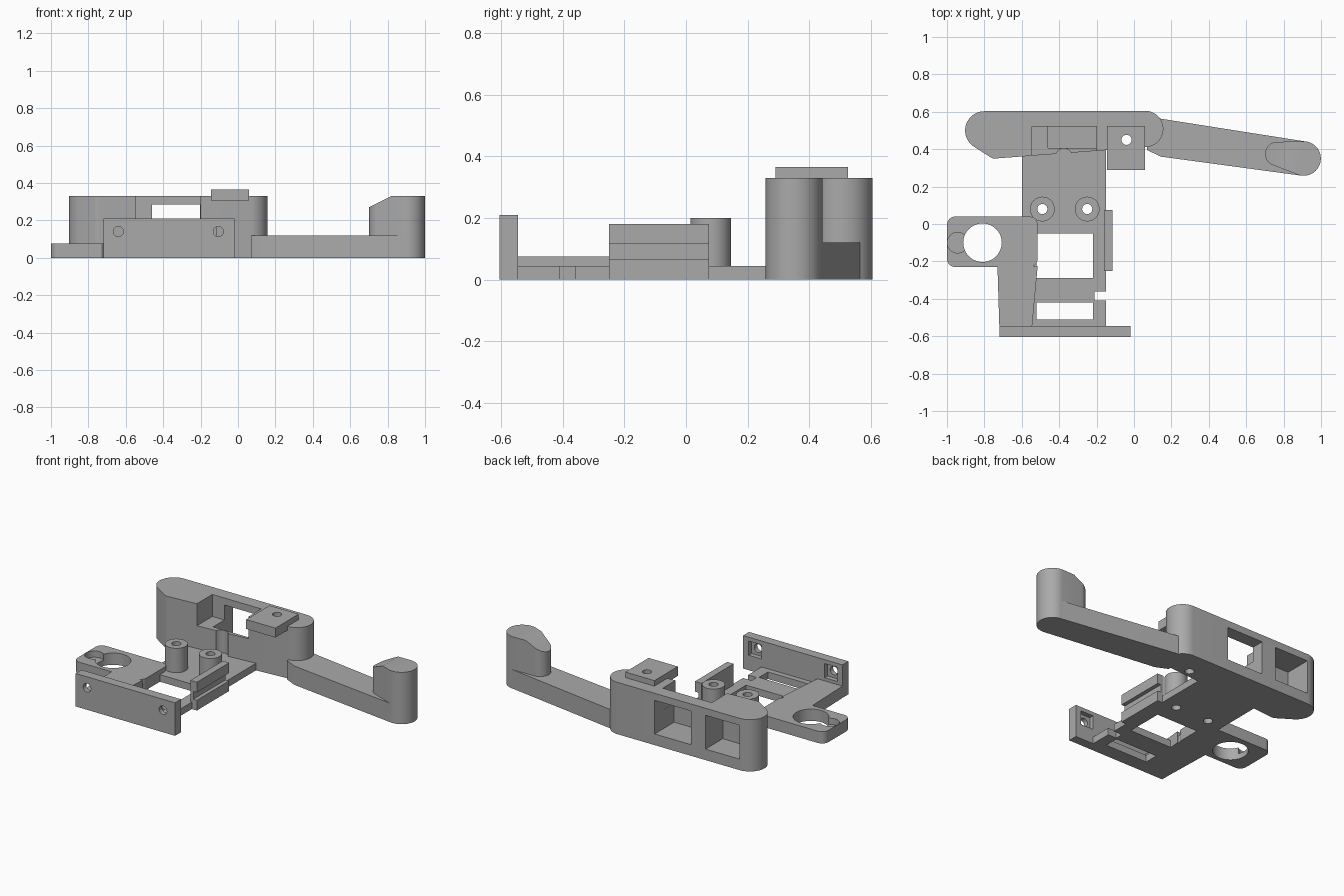
import bpy, bmesh, math
from mathutils import Vector
from mathutils.geometry import convex_hull_2d

cube = bpy.data.objects.get("Cube")
if cube:
    bpy.data.objects.remove(cube, do_unlink=True)

grey = bpy.data.materials.new("plain grey")
grey.use_nodes = True
grey.diffuse_color = (0.4, 0.4, 0.4, 1)
grey.node_tree.nodes["Principled BSDF"].inputs["Base Color"].default_value = grey.diffuse_color


def prism(name, discs, z0, z1, slope=None):
    """Upright solid around discs (x, y, radius); radius 0 is a sharp corner."""
    pts = []
    for x, y, r in discs:
        n = 48 if r else 1
        pts += [Vector((x + r * math.cos(math.tau * i / n),
                        y + r * math.sin(math.tau * i / n))) for i in range(n)]
    bm = bmesh.new()
    base = bm.faces.new([bm.verts.new((*pts[i], z0)) for i in convex_hull_2d(pts)])
    top = bmesh.ops.extrude_face_region(bm, geom=[base])["geom"]
    bmesh.ops.translate(bm, vec=(0, 0, z1 - z0),
                        verts=[g for g in top if isinstance(g, bmesh.types.BMVert)])
    if slope:
        cut = bmesh.ops.bisect_plane(bm, geom=bm.verts[:] + bm.edges[:] + bm.faces[:],
                                     plane_co=slope[0], plane_no=slope[1], clear_outer=True)
        rim = [g for g in cut["geom_cut"] if isinstance(g, bmesh.types.BMEdge)]
        bmesh.ops.holes_fill(bm, edges=rim)
    bmesh.ops.recalc_face_normals(bm, faces=bm.faces)
    mesh = bpy.data.meshes.new(name)
    bm.to_mesh(mesh)
    bm.free()
    mesh.materials.append(grey)
    ob = bpy.data.objects.new(name, mesh)
    bpy.context.collection.objects.link(ob)
    return ob


def box(name, x0, x1, y0, y1, z0, z1, r=0):
    return prism(name, [(x, y, r) for x in (x0 + r, x1 - r) for y in (y0 + r, y1 - r)], z0, z1)


def drill(x, y, r, z0=-0.1, z1=0.6):
    return prism("cutter", [(x, y, r)], z0, z1)


def carve(ob, cutters):
    """Subtract every cutter, then discard it."""
    for c in cutters:
        mod = ob.modifiers.new("cut", "BOOLEAN")
        mod.operation, mod.solver, mod.object = "DIFFERENCE", "EXACT", c
    bpy.context.view_layer.update()
    mesh = bpy.data.meshes.new_from_object(
        ob.evaluated_get(bpy.context.evaluated_depsgraph_get()))
    ob.modifiers.clear()
    ob.data = mesh
    for c in cutters:
        bpy.data.objects.remove(c, do_unlink=True)
    return ob


parts = []
POSTS = [(-0.49, 0.08), (-0.25, 0.08)]
PIN = (-0.04, 0.45)

# Base plate with window, slot, edge notch and post holes
base = box("base_plate", -0.6, -0.15, -0.56, 0.42, 0, 0.045)
parts.append(carve(base, [
    box("cutter", -0.52, -0.22, -0.29, -0.05, -0.1, 0.2),
    box("cutter", -0.52, -0.22, -0.51, -0.42, -0.1, 0.2),
    box("cutter", -0.21, 0, -0.41, -0.36, -0.1, 0.2),
    *[drill(x, y, 0.027) for x, y in POSTS]]))

# Hollow posts
for x, y in POSTS:
    parts.append(carve(prism("post", [(x, y, 0.066)], 0, 0.2), [drill(x, y, 0.027)]))

# Side flange with ring opening and shallow round seat
flange = box("side_flange", -1, -0.515, -0.23, 0.04, 0, 0.075, 0.045)
parts.append(carve(flange, [drill(-0.81, -0.1, 0.103), drill(-0.943, -0.1, 0.055, 0.035)]))
parts.append(prism("side_strip", [(-0.73, -0.225, 0), (-0.515, -0.225, 0),
                                  (-0.545, -0.55, 0), (-0.72, -0.55, 0)], 0, 0.075))

# Front plate with screw holes and square nut seats behind
plate = box("front_plate", -0.72, -0.02, -0.605, -0.545, 0, 0.21)
cuts = []
for x in (-0.64, -0.105):
    hole = drill(0, 0, 0.027, -0.2, 0.2)
    hole.rotation_euler.x = math.pi / 2
    hole.location = (x, -0.575, 0.14)
    cuts += [hole, box("cutter", x - 0.045, x + 0.045, -0.575, -0.5, 0.095, 0.185)]
parts.append(carve(plate, cuts))

# Grooved side rail
rail = box("side_rail", -0.16, -0.115, -0.25, 0.075, 0, 0.18)
parts.append(carve(rail, [box("cutter", -0.14, 0, -0.4, 0.2, 0.065, 0.115)]))

# Tall rear body with open pocket, rear window, blind rear opening and front groove
body = prism("rear_body", [(-0.8, 0.5, 0.103), (-0.745, 0.39, 0.04), (0.06, 0.508, 0.097)], 0, 0.33)
parts.append(carve(body, [
    box("cutter", -0.545, -0.2, 0.2, 0.52, 0.19, 0.5),
    box("cutter", -0.46, -0.201, 0.406, 0.519, 0.07, 0.45),
    box("cutter", -0.459, -0.202, 0.45, 0.8, 0.071, 0.285),
    box("cutter", -0.8, -0.56, 0.43, 0.8, 0.07, 0.285),
    drill(-0.375, 0.36, 0.044, 0.045, 0.25),
    drill(*PIN, 0.027)]))

# Square pad on top
pad = box("top_pad", -0.145, 0.06, 0.29, 0.525, 0.305, 0.365)
parts.append(carve(pad, [drill(*PIN, 0.027)]))

# Low arm and sloped end knob
parts.append(prism("side_arm", [(0.905, 0.35, 0.092), (0.13, 0.565, 0), (0.06, 0.5, 0),
                                (0.07, 0.395, 0), (0.145, 0.36, 0)], 0, 0.12))
parts.append(prism("end_knob", [(0.765, 0.375, 0.064), (0.907, 0.35, 0.092)], 0, 0.33,
                   ((0.70, 0.37, 0.27), (-0.06, 0, 0.12))))

# Smooth round walls, sharp edges kept
bpy.ops.object.select_all(action="DESELECT")
for ob in parts:
    ob.select_set(True)
bpy.context.view_layer.objects.active = parts[0]
bpy.ops.object.shade_smooth_by_angle(angle=math.radians(30))
